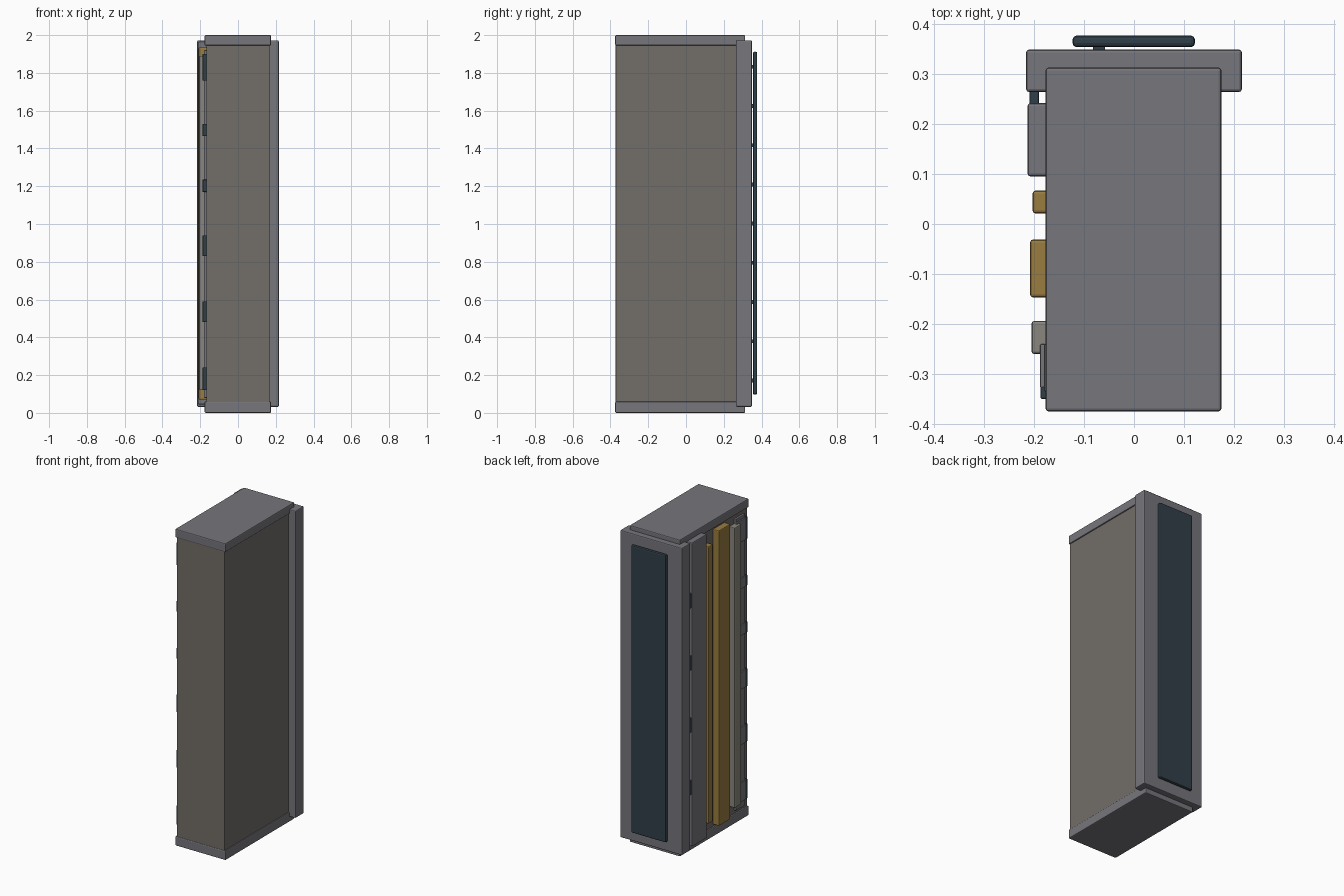
import bpy


def material(name, rgb):
    m = bpy.data.materials.new(name)
    m.diffuse_color = (*rgb, 1)
    return m


SHELL = material("grey_shell", (0.18, 0.18, 0.2))
BODY = material("warm_grey", (0.17, 0.155, 0.14))
GOLD = material("gold", (0.32, 0.2, 0.05))
PALE = material("pale_grey", (0.25, 0.24, 0.2))
DARK = material("dark_blue", (0.03, 0.05, 0.065))


def box(name, x, y, z, mat, bevel=0.004):
    """Bevelled box from (min, max) ranges."""
    bpy.ops.mesh.primitive_cube_add(size=1)
    ob = bpy.context.object
    ob.name = name
    ob.location = [(r[0] + r[1]) / 2 for r in (x, y, z)]
    ob.scale = [r[1] - r[0] for r in (x, y, z)]
    bpy.ops.object.transform_apply(location=False, rotation=False, scale=True)
    ob.data.materials.append(mat)
    if bevel:
        mod = ob.modifiers.new("bevel", "BEVEL")
        mod.width = bevel
        mod.segments = 2
    return ob


# main body with end caps
box("body", (-0.168, 0.168), (-0.372, 0.30), (0.03, 1.97), BODY, 0.003)
box("bottom_cap", (-0.177, 0.175), (-0.375, 0.313), (0.0, 0.06), SHELL, 0.006)
box("top_cap", (-0.177, 0.175), (-0.375, 0.313), (1.945, 2.0), SHELL, 0.006)

# thick rear plate and its dark inset panel on standoffs
box("rear_plate", (-0.216, 0.216), (0.264, 0.349), (0.032, 1.972), SHELL, 0.006)
box("rear_panel", (-0.123, 0.122), (0.354, 0.377), (0.097, 1.912), DARK, 0.008)
for i in range(9):
    z = 0.172 + i * 0.2075
    box(f"panel_standoff_{i}", (-0.082, -0.058), (0.345, 0.358),
        (z - 0.01, z + 0.01), DARK, 0)

# vertical strips along the left side
box("wide_grey_strip", (-0.213, -0.16), (0.095, 0.242), (0.045, 1.965), SHELL, 0.006)
box("narrow_gold_strip", (-0.203, -0.16), (0.021, 0.067), (0.12, 1.87), GOLD, 0.006)
box("wide_gold_strip", (-0.208, -0.16), (-0.147, -0.031), (0.07, 1.935), GOLD, 0.006)
box("pale_strip", (-0.205, -0.16), (-0.26, -0.194), (0.12, 1.89), PALE, 0.005)
box("thin_panel", (-0.180, -0.16), (-0.335, -0.24), (0.08, 1.92), SHELL, 0.003)

# hinge lugs between the wide strip and the rear plate
for i in range(4):
    z = 0.42 + i * 0.393
    box(f"hinge_lug_{i}", (-0.209, -0.190), (0.238, 0.268),
        (z - 0.045, z + 0.045), DARK, 0.004)

# tabs on the thin panel
for i, (a, b) in enumerate([(0.12, 0.24), (0.48, 0.59), (0.83, 0.94),
                            (1.17, 1.235), (1.465, 1.53), (1.76, 1.9)]):
    box(f"edge_tab_{i}", (-0.187, -0.16), (-0.35, -0.325), (a, b), DARK, 0.003)
    box(f"tab_plate_{i}", (-0.188, -0.16), (-0.328, -0.24), (a, b), SHELL, 0.003)
